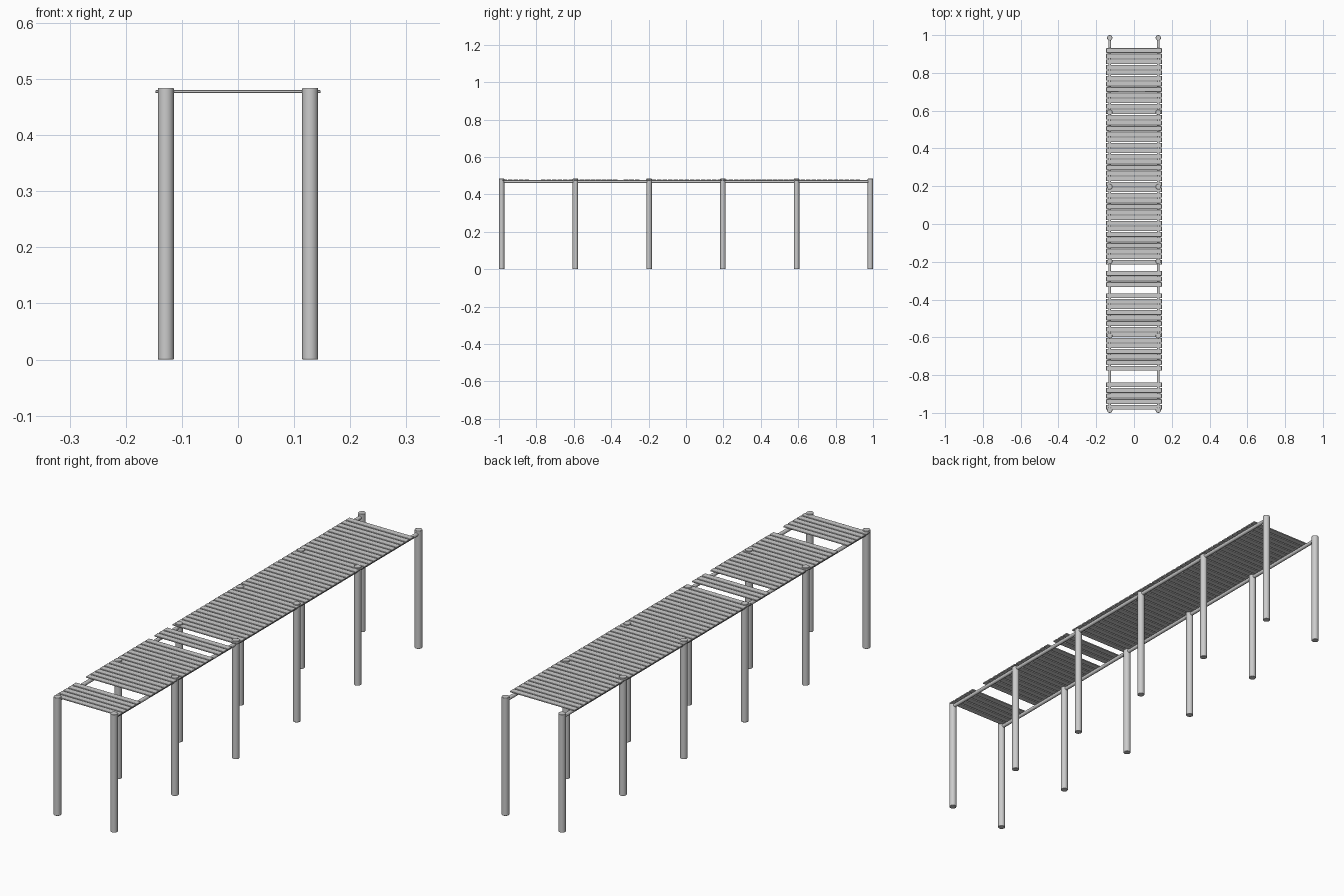
import bpy, math

if "Cube" in bpy.data.objects:
    bpy.data.objects.remove(bpy.data.objects["Cube"])

POST_X = 0.1285
POST_R = 0.0143
POST_H = 0.484


def smooth(obj):
    bpy.ops.object.select_all(action='DESELECT')
    obj.select_set(True)
    bpy.context.view_layer.objects.active = obj
    bpy.ops.object.shade_smooth_by_angle(angle=math.radians(35))


def bevel(obj, width, segments):
    mod = obj.modifiers.new("bevel", 'BEVEL')
    mod.width = width
    mod.segments = segments
    mod.limit_method = 'ANGLE'
    mod.angle_limit = math.radians(40)


def rod(name, radius, length, loc, rot=(0, 0, 0)):
    bpy.ops.mesh.primitive_cylinder_add(vertices=24, radius=radius, depth=length,
                                        location=loc, rotation=rot)
    obj = bpy.context.object
    obj.name = name
    smooth(obj)
    return obj


# Round posts in six pairs, with softened ends
for side, label in ((-1, "left"), (1, "right")):
    for i in range(6):
        y = (1 - POST_R) * (-1 + 2 * i / 5)
        post = rod(f"{label}_post_{i + 1}", POST_R, POST_H,
                   (side * POST_X, y, POST_H / 2))
        bevel(post, 0.0015, 2)

    # Long rail under the planks
    rod(f"{label}_rail", 0.0075, 1.972, (side * POST_X, 0, 0.468),
        (math.pi / 2, 0, 0))

# Deck planks, some of them missing
PITCH, WIDTH, START = 0.0295, 0.025, -0.982
MISSING = {5, 6, 21, 25}
for k in range(65):
    if k in MISSING:
        continue
    bpy.ops.mesh.primitive_cube_add(
        size=1, location=(0, START + k * PITCH + WIDTH / 2, 0.4775))
    plank = bpy.context.object
    plank.name = f"plank_{k + 1}"
    plank.scale = (0.294, WIDTH, 0.005)
    bpy.ops.object.transform_apply(location=False, rotation=False, scale=True)
    bevel(plank, 0.0012, 2)
    smooth(plank)
